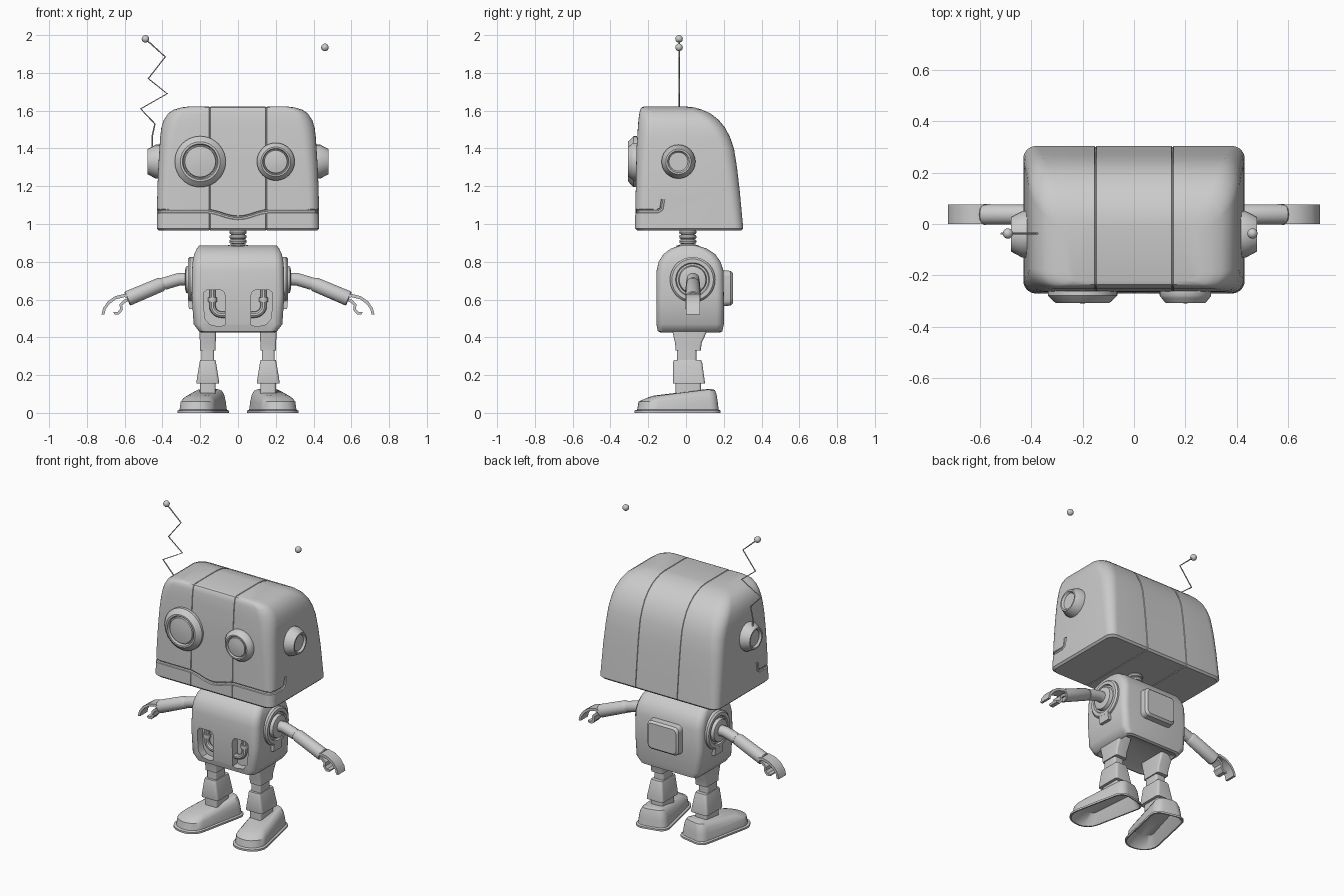
import bpy, bmesh
from math import sin, cos, pi, radians
from mathutils import Vector, Matrix

ID = Matrix.Identity(4)
T = Matrix.Translation


def smooth(ob, angle=35):
    bpy.ops.object.select_all(action='DESELECT')
    ob.select_set(True)
    bpy.context.view_layer.objects.active = ob
    bpy.ops.object.shade_smooth_by_angle(angle=radians(angle))


def finish(name, bm, M=ID):
    bm.transform(M)
    bmesh.ops.recalc_face_normals(bm, faces=bm.faces[:])
    me = bpy.data.meshes.new(name)
    bm.to_mesh(me)
    bm.free()
    ob = bpy.data.objects.new(name, me)
    bpy.context.collection.objects.link(ob)
    smooth(ob)
    return ob


def skin(name, rows, M=ID):
    """Join closed rows of points into a capped solid."""
    bm = bmesh.new()
    vs = [[bm.verts.new(p) for p in row] for row in rows]
    n = len(vs[0])
    for a, b in zip(vs, vs[1:]):
        for i in range(n):
            j = (i + 1) % n
            bm.faces.new((a[i], a[j], b[j], b[i]))
    bm.faces.new(vs[0])
    bm.faces.new(vs[-1])
    return finish(name, bm, M)


def loft(name, rings, M=ID, n=6):
    """Rings: z, half width, front y, back y, front radius[, back radius, tilt]."""
    rows = []
    for z, w, yf, yb, rf, *more in rings:
        rb = more[0] if more else rf
        tilt = more[1] if len(more) > 1 else 0
        row = []
        for k, (sx, y, sy, r) in enumerate(((1, yb, -1, rb), (-1, yb, -1, rb),
                                            (-1, yf, 1, rf), (1, yf, 1, rf))):
            for i in range(n):
                a = pi / 2 * (k + i / (n - 1))
                py = y + sy * r + r * sin(a)
                row.append((sx * (w - r) + r * cos(a), py, z + tilt * py))
        rows.append(row)
    return skin(name, rows, M)


def lathe(name, profile, loc, axis=(0, 0, 1), n=32):
    """Profile: radius, distance along the axis."""
    rows = [[(r * cos(2 * pi * i / n), r * sin(2 * pi * i / n), h) for i in range(n)]
            for r, h in profile]
    return skin(name, rows, T(loc) @ Vector(axis).to_track_quat('Z', 'Y').to_matrix().to_4x4())


def prism(name, outline, y0, y1):
    return skin(name, [[(x, y, z) for x, z in outline] for y in (y0, y1)])


def tube(name, pts, r, cyclic=False, res=2):
    cu = bpy.data.curves.new(name, 'CURVE')
    cu.dimensions = '3D'
    sp = cu.splines.new('POLY')
    sp.points.add(len(pts) - 1)
    for p, q in zip(sp.points, pts):
        p.co = (*q, 1)
    sp.use_cyclic_u = cyclic
    cu.bevel_depth, cu.bevel_resolution, cu.use_fill_caps = r, res, True
    ob = bpy.data.objects.new(name, cu)
    bpy.context.collection.objects.link(ob)
    bpy.ops.object.select_all(action='DESELECT')
    ob.select_set(True)
    bpy.context.view_layer.objects.active = ob
    bpy.ops.object.convert(target='MESH')
    ob = bpy.context.view_layer.objects.active
    smooth(ob)
    return ob


def cut(ob, cutter):
    mod = ob.modifiers.new('cut', 'BOOLEAN')
    mod.operation, mod.solver, mod.object = 'DIFFERENCE', 'EXACT', cutter
    bpy.context.view_layer.objects.active = ob
    bpy.ops.object.modifier_apply(modifier=mod.name)
    bpy.data.objects.remove(cutter)
    smooth(ob)


# Head: boxy, with a rounded back and top
head_rings = [(.965, .418, -.258, .292, .05), (.977, .43, -.27, .303, .05),
              (1.18, .427, -.266, .284, .06), (1.30, .422, -.264, .270, .065),
              (1.40, .416, -.262, .254, .07), (1.46, .412, -.258, .233, .075),
              (1.51, .406, -.255, .207, .08), (1.55, .393, -.252, .174, .08),
              (1.585, .370, -.247, .13, .07), (1.605, .34, -.243, .085, .06),
              (1.617, .30, -.235, .045, .05), (1.622, .26, -.22, 0, .04)]
head = loft('head', head_rings, n=8)

# Mouth groove wrapping onto the cheeks
side = [(.43, -.122, 1.13), (.43, -.13, 1.08), (.43, -.15, 1.068), (.43, -.22, 1.068),
        (.415, -.255, 1.068), (.38, -.27, 1.068)]
smile = [(x / 100, -.27, 1.068 - .035 * cos(x / 100 / .17 * pi / 2) ** 2) for x in range(16, -17, -2)]
mouth = side + smile + [(-x, y, z) for x, y, z in reversed(side)]
cut(head, tube('mouth_cutter', mouth, .011))

# Panel seams running around the head
for x in (-.15, .15):
    loop = [(x, r[2], r[0]) for r in head_rings] + [(x, r[3], r[0]) for r in reversed(head_rings)]
    cut(head, tube('seam_cutter', loop, .004, True, 1))

# Eyes of two sizes
for name, x, r in (('large_eye', -.2, .135), ('small_eye', .2, .1)):
    lathe(name, [(r, 0), (r, .018), (r * .93, .028), (r * .78, .046), (r * .70, .046),
                 (r * .66, .03), (r * .62, .03), (r * .60, .042), (r * .3, .047), (.004, .048)],
          (x, -.26, 1.33), (0, -1, 0), 40)

# Ear caps
for s in (-1, 1):
    lathe('ear', [(.09, 0), (.09, .025), (.067, .068), (.058, .068), (.05, .055), (.004, .055)],
          (.41 * s, -.04, 1.33), (s, 0, 0), 24)

# Zigzag antenna, and the loose tip on the other side
zig = [(-.455, 1.38), (-.455, 1.46), (-.44, 1.53), (-.515, 1.61), (-.375, 1.69),
       (-.475, 1.77), (-.385, 1.885), (-.49, 1.98)]
tube('antenna', [(x, -.037, z) for x, z in zig], .004)
for x, z in ((-.49, 1.98), (.46, 1.935)):
    lathe('antenna_tip', [(max(.02 * sin(a * pi / 10), .0005), -.02 * cos(a * pi / 10))
                          for a in range(11)], (x, -.037, z), n=16)

# Ribbed neck
ribs = [(.062, .865), (.06, .885), (.034, .893)]
for z in (.907, .932, .957):
    ribs += [(.034, z - .012), (.043, z - .009), (.046, z), (.043, z + .009), (.034, z + .012)]
lathe('neck', ribs + [(.034, .975)], (0, .01, 0))

# Torso with two front pockets
torso = loft('torso', [(.45, .17, -.07, .12, .03), (.425, .19, -.135, .18, .04),
                       (.432, .207, -.149, .193, .04), (.47, .235, -.157, .2, .04),
                       (.62, .245, -.157, .2, .04), (.75, .244, -.156, .199, .045),
                       (.80, .240, -.145, .183, .045), (.84, .232, -.12, .155, .045),
                       (.87, .218, -.08, .11, .04), (.887, .205, -.03, .055, .03)])
for s in (-1, 1):
    pocket = [(.07, .465), (.1, .457), (.15, .468), (.176, .5), (.184, .61),
              (.18, .638), (.165, .65), (.09, .65), (.074, .64), (.068, .62)]
    cut(torso, prism('pocket_cutter', [(s * x, z) for x, z in pocket], -.2, -.105))
    # Bent pipe in each pocket
    bend = [(.135, .655), (.135, .57)] + [(.085 + .05 * cos(a * pi / 12), .565 - .045 * sin(a * pi / 12))
                                          for a in range(7)] + [(.06, .52)]
    tube('pocket_pipe', [(s * x, -.125, z) for x, z in bend], .017, res=3)
    lathe('pipe_collar', [(.023, -.012), (.023, .012)], (s * .135, -.125, .6), n=20)

# Back pack
loft('back_box', [(0, .115, -.095, .095, .03), (.04, .112, -.092, .092, .03),
                  (.053, .1, -.08, .08, .025)],
     T((0, .195, .66)) @ Matrix.Rotation(-pi / 2, 4, 'X'))

for s in (-1, 1):
    # Shoulder disc with stepped rings and a lower bracket
    lathe('shoulder', [(.12, 0), (.12, .02), (.11, .03), (.09, .03), (.085, .02), (.075, .02),
                       (.07, .04), (.05, .045)], (.235 * s, .035, .705), (s, 0, 0), 36)
    prism('shoulder_bracket', [(s * x, z) for x, z in ((.235, .6), (.265, .6), (.26, .55), (.235, .55))],
          -.005, .075)
    # Upper arm, elbow and forearm
    tube('upper_arm', [(s * x, .037, z) for x, z in ((.25, .705), (.28, .708), (.31, .708),
                                                     (.345, .698), (.39, .684))], .034, res=5)
    d = Vector((s * .18, 0, -.076)).normalized()
    lathe('forearm', [(.028, -.02), (.036, 0), (.038, .004), (.04, .195), (.036, .2)],
          (s * .403, .037, .682), d)
    # Claw made of two flat fingers
    outer = [(.57, .622), (.6, .63), (.65, .618), (.69, .59), (.715, .553), (.722, .522),
             (.707, .522), (.700, .55), (.68, .577), (.646, .602), (.6, .613), (.57, .605)]
    inner = [(.57, .612), (.605, .598), (.628, .575), (.624, .55), (.637, .535), (.66, .535),
             (.655, .522), (.63, .521), (.61, .545), (.613, .57), (.595, .585), (.57, .595)]
    prism('outer_finger', [(s * x, z) for x, z in outer], 0, .075)
    prism('inner_finger', [(s * x, z) for x, z in inner], .005, .07)

    # Leg segments
    M = T((s * .16, 0, 0))
    loft('thigh', [(.33, .041, -.055, .078, .012), (.37, .042, -.058, .083, .012),
                   (.44, .044, -.074, .115, .012), (.47, .044, -.076, .12, .012)], M)
    loft('knee', [(.27, .034, -.048, .055, .012), (.335, .034, -.048, .055, .012)], M)
    loft('shin', [(.155, .06, -.068, .1, .015), (.165, .06, -.07, .1, .015),
                  (.27, .043, -.068, .085, .015), (.28, .04, -.064, .08, .015)], M)
    loft('ankle', [(.1, .042, -.055, .08, .015), (.16, .042, -.055, .08, .015)], M)
    # Splayed foot with a rim and a hollow sole
    loft('foot', [(.075, .06, -.2, .13, .05, .03, .1), (.012, .09, -.258, .16, .08, .05),
                  (0, .098, -.268, .168, .09, .05), (0, .106, -.276, .175, .095, .055),
                  (.012, .106, -.276, .175, .095, .055), (.017, .096, -.262, .166, .09, .05),
                  (.06, .091, -.254, .162, .088, .05), (.085, .084, -.24, .157, .08, .048, .08),
                  (.103, .072, -.215, .15, .07, .045, .12), (.111, .055, -.18, .135, .05, .035, .12)],
         T((s * .178, 0, 0)) @ Matrix.Rotation(s * radians(12), 4, 'Z'))
